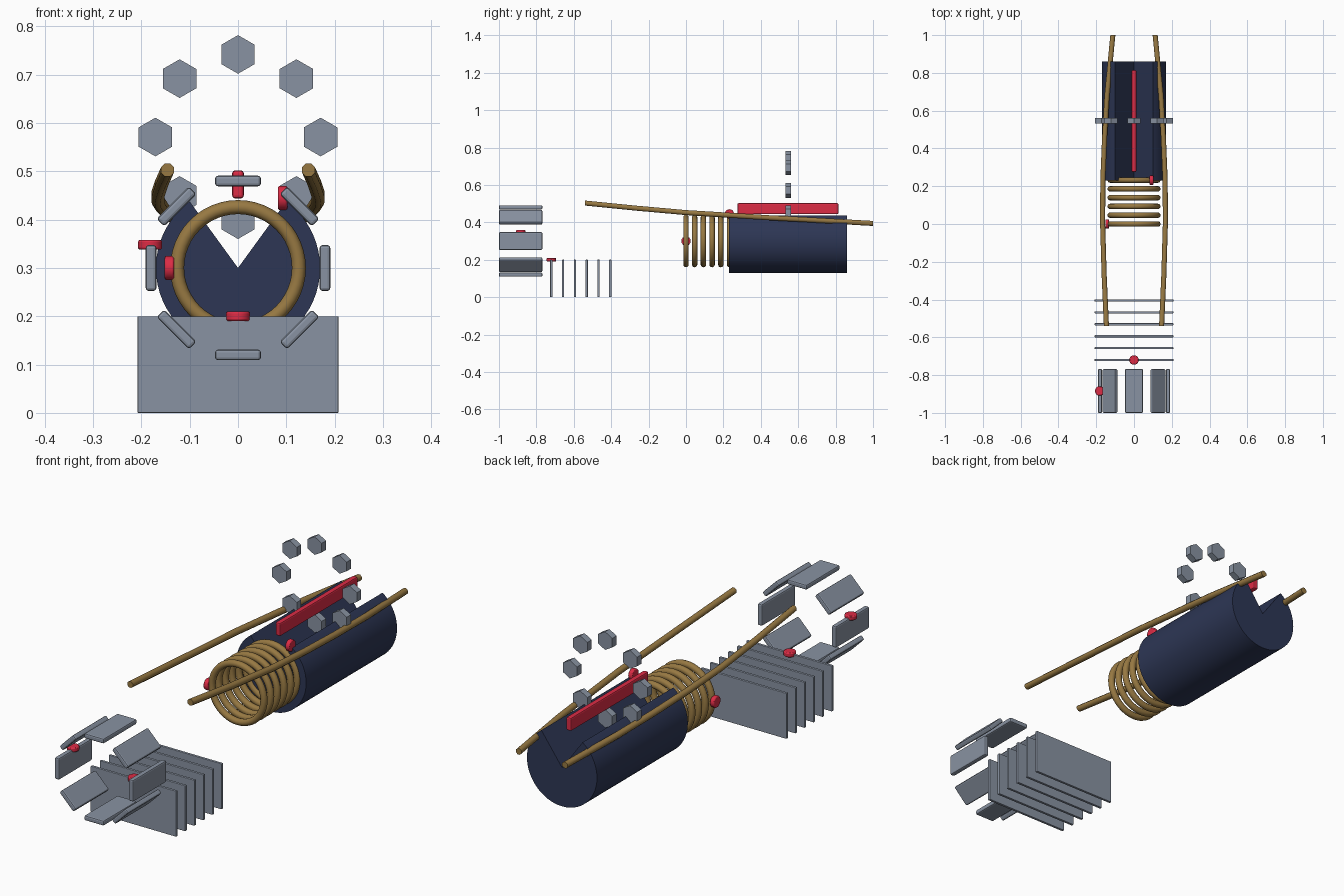
import bpy, bmesh
from math import sin, cos, pi, radians
from mathutils import Vector

if "Cube" in bpy.data.objects:
    bpy.data.objects.remove(bpy.data.objects["Cube"])


def material(name, rgb):
    m = bpy.data.materials.new(name)
    m.diffuse_color = (*rgb, 1)
    m.use_nodes = True
    m.node_tree.nodes["Principled BSDF"].inputs["Base Color"].default_value = m.diffuse_color
    return m


GREY = material("steel_grey", (0.25, 0.29, 0.36))
GOLD = material("bronze", (0.31, 0.19, 0.055))
NAVY = material("navy", (0.026, 0.037, 0.09))
RED = material("red", (0.72, 0.025, 0.06))


def finish(obj, name, mat, bevel=0.0, smooth=False):
    obj.name = name
    obj.data.materials.append(mat)
    if bevel:
        b = obj.modifiers.new("Bevel", "BEVEL")
        b.width, b.segments = bevel, 2
        b.limit_method = "ANGLE"
    if smooth:
        bpy.ops.object.select_all(action="DESELECT")
        obj.select_set(True)
        bpy.context.view_layer.objects.active = obj
        bpy.ops.object.shade_smooth_by_angle(angle=radians(35))
    return obj


def box(name, loc, size, mat, bevel, rot_y=0.0):
    bpy.ops.mesh.primitive_cube_add(size=1, location=loc, rotation=(0, rot_y, 0))
    o = bpy.context.object
    for v in o.data.vertices:
        v.co = Vector(c * s for c, s in zip(v.co, size))
    return finish(o, name, mat, bevel)


def disc(name, loc, rot, r, depth, sides, mat, bevel, smooth):
    bpy.ops.mesh.primitive_cylinder_add(vertices=sides, radius=r, depth=depth,
                                        location=loc, rotation=rot)
    return finish(bpy.context.object, name, mat, bevel, smooth)


# Ring of eight tangential plates at the front
AXIS_Z = 0.30
for i in range(8):
    a = i * pi / 4
    box(f"ring_plate_{i}", (0.18 * sin(a), -0.884, AXIS_Z + 0.18 * cos(a)),
        (0.095, 0.232, 0.022), GREY, 0.006, a)

# Row of upright cooling fins
for i in range(6):
    box(f"fin_{i}", (0, -0.72 + 0.063 * i, 0.1), (0.416, 0.012, 0.2), GREY, 0.002)

# Stack of coil rings
for i in range(6):
    bpy.ops.mesh.primitive_torus_add(location=(0, 0.0465 * i, AXIS_Z),
                                     rotation=(pi / 2, 0, 0),
                                     major_radius=0.126, minor_radius=0.0145,
                                     major_segments=48, minor_segments=12)
    finish(bpy.context.object, f"coil_ring_{i}", GOLD, smooth=True)

# Main drum: cylinder with a wedge missing at the top
bm = bmesh.new()
half, n, r = radians(36), 48, 0.17
verts = [bm.verts.new((0, 0.23, AXIS_Z))]
for i in range(n + 1):
    a = half + (2 * pi - 2 * half) * i / n
    verts.append(bm.verts.new((r * sin(a), 0.23, AXIS_Z + r * cos(a))))
face = bm.faces.new(verts)
res = bmesh.ops.extrude_face_region(bm, geom=[face], use_keep_orig=True)
moved = [g for g in res["geom"] if isinstance(g, bmesh.types.BMVert)]
bmesh.ops.translate(bm, verts=moved, vec=(0, 0.63, 0))
bmesh.ops.recalc_face_normals(bm, faces=bm.faces)
mesh = bpy.data.meshes.new("drum")
bm.to_mesh(mesh)
bm.free()
drum = bpy.data.objects.new("drum", mesh)
bpy.context.collection.objects.link(drum)
finish(drum, "drum", NAVY, smooth=True)

# Two long bowed rods, eight-sided, mirrored left and right
PATH = [(0.146, -0.54, 0.503), (0.158, -0.27, 0.476), (0.166, 0.0, 0.452),
        (0.165, 0.23, 0.438), (0.156, 0.45, 0.424), (0.143, 0.68, 0.412),
        (0.112, 1.0, 0.394)]
for side, sx in (("left", -1), ("right", 1)):
    bm = bmesh.new()
    rings = []
    for x, y, z in PATH:
        rings.append([bm.verts.new((sx * x + 0.0145 * cos(k * pi / 4 + pi / 8), y,
                                    z + 0.0145 * sin(k * pi / 4 + pi / 8)))
                      for k in range(8)])
    for p, q in zip(rings, rings[1:]):
        for k in range(8):
            bm.faces.new((p[k], p[(k + 1) % 8], q[(k + 1) % 8], q[k]))
    bm.faces.new(rings[0])
    bm.faces.new(rings[-1])
    bmesh.ops.recalc_face_normals(bm, faces=bm.faces)
    mesh = bpy.data.meshes.new(f"rod_{side}")
    bm.to_mesh(mesh)
    bm.free()
    rod = bpy.data.objects.new(f"rod_{side}", mesh)
    bpy.context.collection.objects.link(rod)
    finish(rod, f"rod_{side}", GOLD)
    for p in mesh.polygons:
        p.use_smooth = len(p.vertices) == 4

# Circle of hexagonal bolts above the drum
for i in range(8):
    a = i * pi / 4
    disc(f"hex_bolt_{i}", (0.171 * sin(a), 0.546, 0.571 + 0.171 * cos(a)),
         (pi / 2, 0, 0), 0.04, 0.03, 6, GREY, 0, False)
    # a vertex of each hexagon points up, as built

# Red rail over the notch
box("rail", (0, 0.545, 0.473), (0.024, 0.54, 0.058), RED, 0.006)

# Red marker buttons
for i, (loc, rot) in enumerate([
        ((-0.142, 0, 0.30), (0, pi / 2, 0)),
        ((0.0925, 0.232, 0.445), (0, pi / 2, 0)),
        ((0, -0.72, 0.20), (0, 0, 0)),
        ((-0.182, -0.884, 0.348), (0, 0, 0))]):
    disc(f"button_{i}", loc, rot, 0.025, 0.02, 24, RED, 0.004, True)
